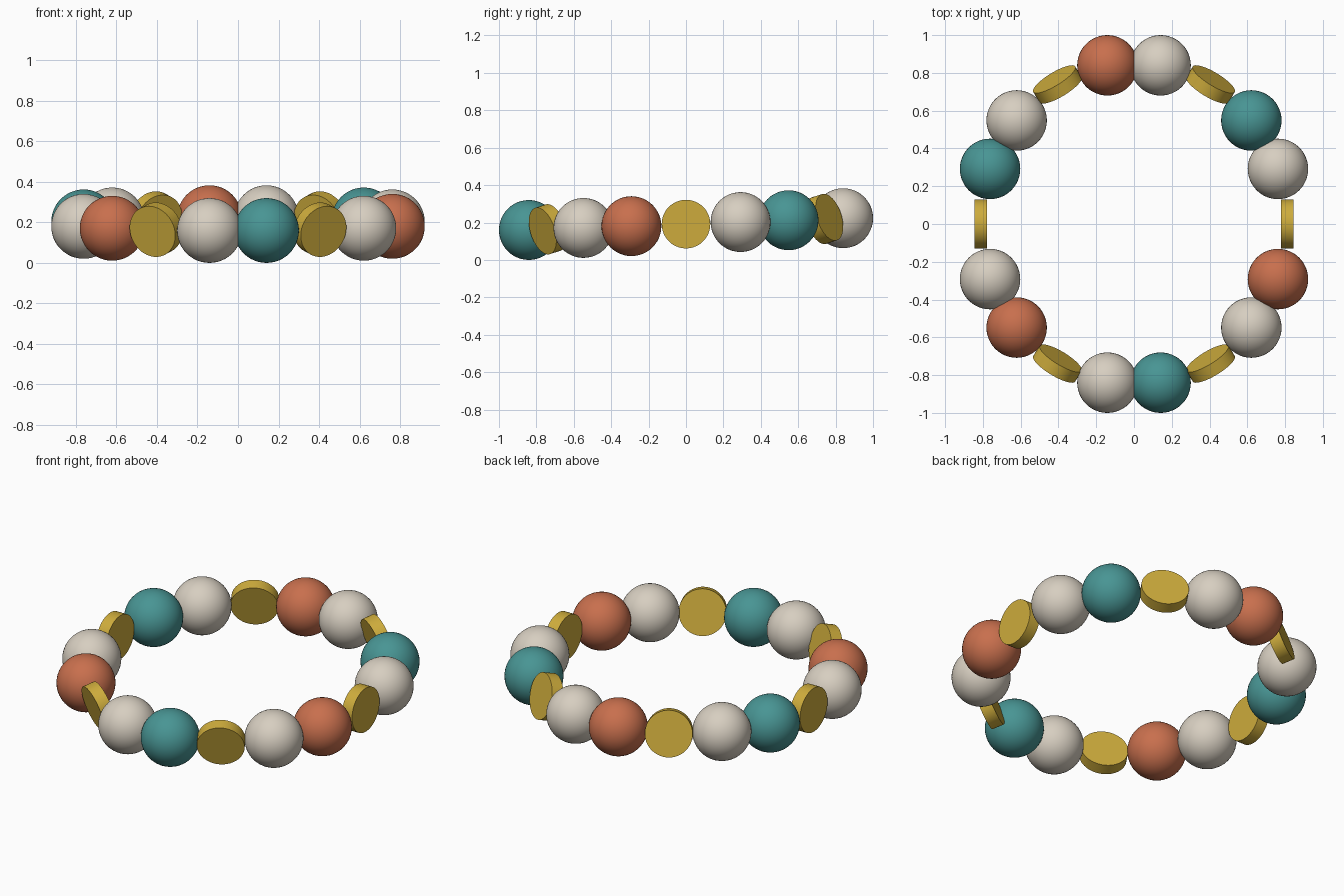
import bpy
from math import sin, cos, radians, sqrt
from mathutils import Vector

cube = bpy.data.objects.get("Cube")
if cube:
    bpy.data.objects.remove(cube, do_unlink=True)


def material(name, rgb):
    mat = bpy.data.materials.new(name)
    mat.use_nodes = True
    mat.diffuse_color = (*rgb, 1)
    mat.node_tree.nodes["Principled BSDF"].inputs["Base Color"].default_value = (*rgb, 1)
    return mat


gold = material("gold", (0.61, 0.41, 0.045))
cream = material("cream", (0.68, 0.62, 0.53))
teal = material("teal", (0.065, 0.30, 0.295))
terracotta = material("terracotta", (0.58, 0.16, 0.075))

COUNT = 18
RX, RY = 0.811, 0.853        # oval radii of the bracelet
BEAD_RADIUS = 0.16
DISC_RADIUS, DISC_DEPTH = 0.13, 0.068


def finish(name, mat):
    obj = bpy.context.object
    obj.name = name
    obj.data.materials.append(mat)
    bpy.ops.object.shade_smooth_by_angle(angle=radians(40))


# Round bead
def add_bead(name, loc, mat):
    bpy.ops.mesh.primitive_uv_sphere_add(segments=48, ring_count=24,
                                         radius=BEAD_RADIUS, location=loc)
    finish(name, mat)


# Flat spacer disc facing outwards, tipped up at the back and down at the front
def add_disc(name, loc, angle):
    outward = Vector((cos(angle) / RX, sin(angle) / RY, 0)).normalized()
    rise = 0.31 * sin(angle)
    normal = outward * sqrt(1 - rise * rise) + Vector((0, 0, rise))
    bpy.ops.mesh.primitive_cylinder_add(vertices=48, radius=DISC_RADIUS,
                                        depth=DISC_DEPTH, location=loc,
                                        rotation=normal.to_track_quat('Z', 'Y').to_euler())
    finish(name, gold)


# Slightly sloping oval ring: disc, cream bead, coloured bead, repeated
for i in range(COUNT):
    angle = radians(360 * i / COUNT)
    y = RY * sin(angle)
    loc = (RX * cos(angle), y, 0.1915 + 0.0375 * y)
    group, slot = divmod(i, 3)
    if slot == 0:
        add_disc(f"spacer_disc_{group + 1}", loc, angle)
    elif slot == 1:
        add_bead(f"cream_bead_{group + 1}", loc, cream)
    else:
        mat = terracotta if group % 2 else teal
        add_bead(f"{mat.name}_bead_{group + 1}", loc, mat)
